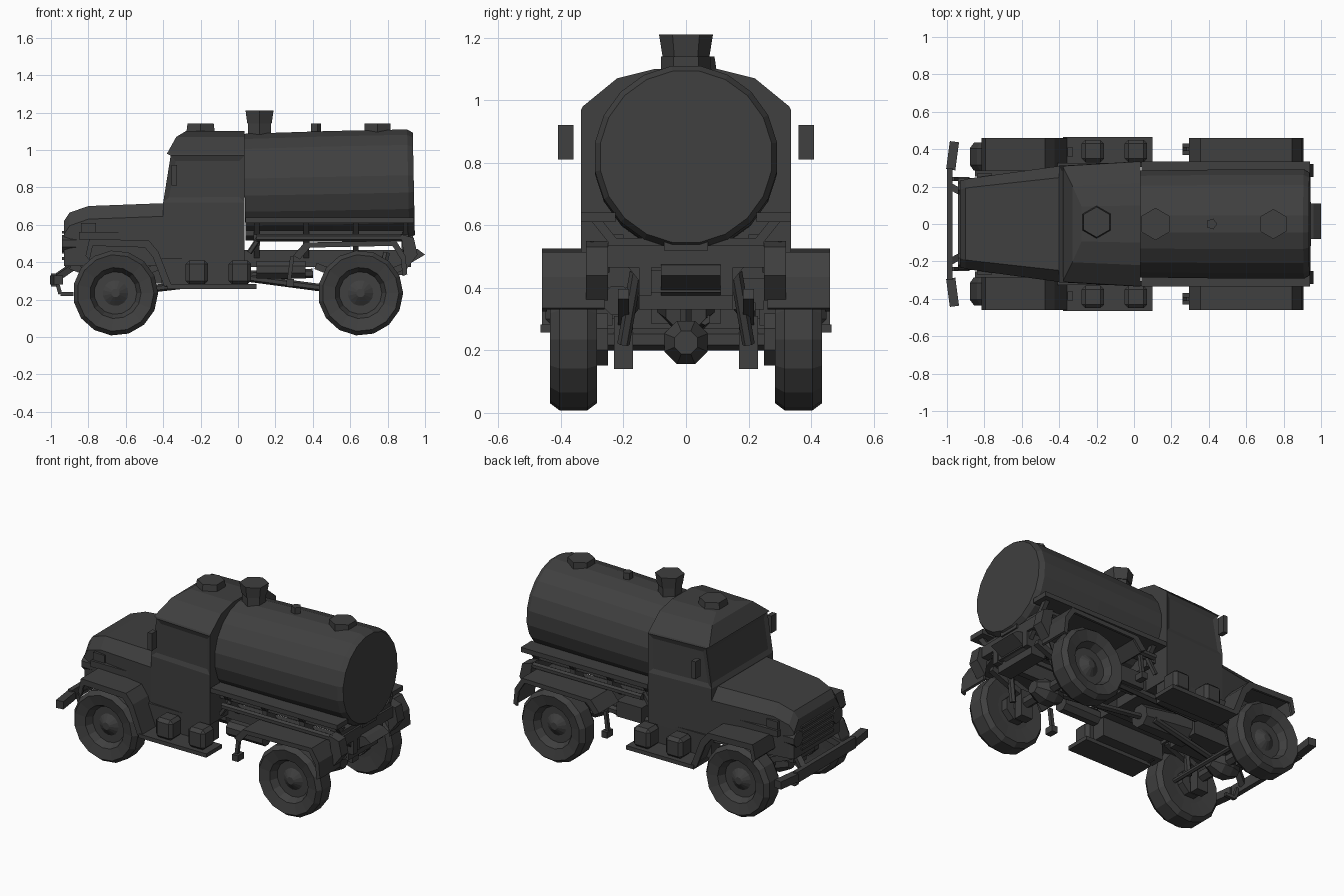
import bpy, bmesh, math
from mathutils import Vector

default_cube = bpy.data.objects.get("Cube")
if default_cube:
    bpy.data.objects.remove(default_cube, do_unlink=True)

# shared dimensions
wheel_radius = .228
axle_z = .235
track = .36
front_x, rear_x = -.655, .655
sill_z = .4
cab_back, cab_front = .035, -.4
cab_half = .335
fender_y = .46
tank_radius = .295
tank_z = .8
rail_y, rail_z = .13, .42

paint = bpy.data.materials.new("dark_grey_paint")
paint.use_nodes = True
paint.diffuse_color = (.05, .05, .05, 1)
paint.node_tree.nodes["Principled BSDF"].inputs["Base Color"].default_value = paint.diffuse_color


def finish(name, bm, mirror=False):
    mesh = bpy.data.meshes.new(name)
    bm.to_mesh(mesh)
    bm.free()
    mesh.materials.append(paint)
    part = bpy.data.objects.new(name, mesh)
    bpy.context.scene.collection.objects.link(part)
    if mirror:
        modifier = part.modifiers.new("Mirror", "MIRROR")
        modifier.use_axis = (False, True, False)
    return part


def skin(rings):
    bm = bmesh.new()
    loops = [[bm.verts.new(point) for point in ring] for ring in rings]
    for lower, upper in zip(loops, loops[1:]):
        for i in range(len(lower)):
            bm.faces.new((lower[i - 1], lower[i], upper[i], upper[i - 1]))
    bm.faces.new(loops[0])
    bm.faces.new(loops[-1])
    bmesh.ops.recalc_face_normals(bm, faces=bm.faces[:])
    bm.normal_update()
    return bm


def prism(name, outline, y_inner, y_outer, mirror=False):
    return finish(name, skin([[(x, y, z) for x, z in outline] for y in (y_inner, y_outer)]), mirror)


def box(name, at, size, mirror=False):
    x, y, z = at
    length, width, height = (s / 2 for s in size)
    outline = [(x - length, z - height), (x + length, z - height),
               (x + length, z + height), (x - length, z + height)]
    return prism(name, outline, y - width, y + width, mirror)


def circle(centre, axis, radius, sides):
    turn = Vector(axis).to_track_quat("Z", "Y")
    angles = [math.tau * (i + .5) / sides for i in range(sides)]
    return [Vector(centre) + turn @ Vector((math.cos(a), math.sin(a), 0)) * radius for a in angles]


def rod(name, start, end, radius, sides=6, mirror=False, taper=1):
    axis = Vector(end) - Vector(start)
    rings = [circle(start, axis, radius, sides), circle(end, axis, radius * taper, sides)]
    return finish(name, skin(rings), mirror)


def fender(name, axle_x, path, lip_depth):
    # shell following a path around the axle, with a deeper outer lip
    hub = Vector((axle_x, axle_z))
    outer = [hub + Vector(p) for p in path]
    for part, depth, inner_y in (("top", .95, .26), ("lip", lip_depth, fender_y - .015)):
        inner = [hub + Vector(p) * depth for p in reversed(path)]
        prism(f"{name}_{part}", outer + inner, inner_y, fender_y, mirror=True)


# cab: stacked rectangles, with recessed windows
def cab_level(z, front, half):
    return [(front, -half * .93, z), (cab_back, -half, z), (cab_back, half, z), (front, half * .93, z)]


cab = skin([cab_level(sill_z, cab_front, cab_half), cab_level(.72, cab_front, cab_half),
            cab_level(.97, cab_front + .04, cab_half), cab_level(.98, cab_front + .02, cab_half - .005),
            cab_level(1.07, -.33, .22), cab_level(1.1, -.28, .1)])
windows = [f for f in cab.faces
           if .8 < f.calc_center_median().z < .9 and f.calc_center_median().x < 0]
bmesh.ops.inset_individual(cab, faces=windows, thickness=.04, depth=-.01)
finish("cab", cab)
rod("cab_roof_hatch", (-.2, .01, 1.08), (-.2, .01, 1.14), .09, taper=.9)


# bonnet: sections widening from nose to cab
def bonnet_section(x, half, top):
    corners = [(-half, sill_z - .02), (-half, top - .07), (-half * .8, top)]
    corners += [(-y, z) for y, z in reversed(corners)]
    return [(x, y, z) for y, z in corners]


finish("bonnet", skin([bonnet_section(-.93, .23, .62), bonnet_section(-.9, .24, .665),
                       bonnet_section(-.8, .255, .7), bonnet_section(cab_front, .31, .715)]))
for i in range(5):
    box("grille_bar", (-.93, 0, .42 + i * .035), (.02, .32, .015))
rod("headlight", (-.94, .2, .5), (-.86, .2, .5), .05, sides=8, mirror=True)
box("bonnet_trim", (-.65, .27, .54), (.4, .03, .04), mirror=True)
box("side_lamp", (-.8, .25, .575), (.08, .04, .07), mirror=True)

# wheels: turned profile as fractions of radius and half width
tyre_half = .075
wheel_profile = [(.1, .6), (.3, .2), (.5, .2), (.6, .8), (.9, 1), (1, .6),
                 (1, -.6), (.9, -1), (.5, -.9)]
for end, x in (("front", front_x), ("rear", rear_x)):
    hub = Vector((x, 0, axle_z))
    rings = [circle((x, track + side * tyre_half, axle_z), (0, 1, 0), r * wheel_radius, 15)
             for r, side in wheel_profile]
    finish(f"{end}_wheel", skin(rings), mirror=True)
    rod(f"{end}_axle", hub, (x, track, axle_z), .035, mirror=True)
    rod(f"{end}_brake_drum", (x, .25, axle_z), (x, track, axle_z), .09, sides=8, mirror=True)
    bulge = [circle(hub + Vector((d * .1, 0, -.01)), (1, 0, 0), .09 - .05 * abs(d), 8)
             for d in (-1, -.3, .3, 1)]
    finish(f"{end}_differential", skin(bulge))
    # suspension
    for side in (-1, 1):
        rod(f"{end}_leaf_spring", (x, .2, axle_z + .05), (x + side * .24, .2, .38), .025,
            sides=4, mirror=True)
    box(f"{end}_spring_clamp", (x, .2, axle_z - .01), (.08, .06, .17), mirror=True)
    rod(f"{end}_shock_absorber", (x + .08, .2, .22), (x + .14, .16, .45), .02, mirror=True)

# fenders and running boards
fender("front_fender", front_x, [(-.16, .2), (-.14, .29), (.18, .28), (.23, .22), (.3, .04)], .87)
fender("rear_fender", rear_x, [(-.36, .2), (-.3, .27), (.19, .28), (.24, .2), (.25, .1)], .9)
rod("mudguard_stay", (.29, .4, .43), (.27, .4, .28), .015, sides=4, mirror=True)
box("mudguard_foot", (.28, .4, .29), (.04, .06, .04), mirror=True)
box("running_board", (-.14, .385, .27), (.48, .16, .025), mirror=True)
box("sill", (-.19, .28, .35), (.44, .09, .14), mirror=True)
for name, x in (("battery_box", -.22), ("tool_box", .01)):
    side_box = box(name, (x, .39, .345), (.12, .12, .13), mirror=True)
    bevel = side_box.modifiers.new("Bevel", "BEVEL")
    bevel.width = .02
    bevel.segments = 1

# tank: slightly tilted barrel with hatches and vent
tank_axis = Vector((1, 0, .02))
tank_middle = Vector((0, 0, tank_z))
barrel = [(cab_back, .98), (.5, 1), (.91, 1), (.94, .94)]
finish("tank", skin([circle(tank_middle + tank_axis * x, tank_axis, r * tank_radius, 20)
                     for x, r in barrel]))
rod("front_hatch_neck", (.115, 0, 1.05), (.115, 0, 1.15), .07)
rod("front_hatch_lid", (.115, 0, 1.14), (.115, 0, 1.21), .075, taper=1.15)
rod("rear_hatch", (.745, 0, 1.08), (.745, 0, 1.14), .08)
rod("tank_vent", (.415, 0, 1.08), (.415, 0, 1.14), .03, sides=5)

# mirrors
box("mirror", (-.34, .385, .865), (.03, .05, .11), mirror=True)

# walkways and tank cradle
box("walkway", (.49, .28, .625), (.9, .11, .03), mirror=True)
box("walkway_rail", (.47, .22, .555), (.86, .04, .03), mirror=True)
for i in range(4):
    x = .1 + i * .265
    box("cradle_beam", (x, 0, .525), (.035, .5, .07))
    rod("cradle_bracket", (x, rail_y, rail_z), (x, .29, .62), .02, sides=4, mirror=True)
rod("side_pipe", (.06, .26, .45), (.12, .26, .54), .015, sides=5, mirror=True)
rod("side_hose", (.1, .3, .53), (.88, .3, .53), .02, mirror=True)

# chassis and drive train
box("frame_rail", (0, rail_y, rail_z), (1.85, .04, .09), mirror=True)
for x in (-.86, cab_front, .14, .44, .9):
    box("cross_member", (x, 0, rail_z), (.04, rail_y * 2, .07))
box("engine_block", (-.6, 0, .35), (.48, .22, .13))
rod("gearbox", (-.38, 0, .36), (-.04, 0, .33), .1, sides=8, taper=.7)
rod("rear_drive_shaft", (-.06, 0, .33), (rear_x, 0, axle_z), .02)
rod("front_drive_shaft", (-.1, .06, .3), (front_x, 0, axle_z), .02)
rod("air_tank", (.1, -.22, .36), (.36, -.22, .36), .05, sides=8)
rod("exhaust_pipe", (-.3, .2, .32), (sill_z, .2, .34), .025)
rod("steering_rod", (-.55, -.3, .22), (-.55, .3, .22), .015)
box("pump_box", (.23, .2, .38), (.18, .1, .1))
box("valve_cabinet", (.84, 0, .39), (.1, .3, .12))

# front bumper with swept ends
box("front_bumper", (-.985, 0, .305), (.03, .6, .07))
rod("bumper_end", (-.98, .29, .305), (-.96, .44, .305), .035, sides=4, mirror=True)
rod("bumper_arm", (-.98, .2, .31), (-.85, rail_y, .4), .025, sides=4, mirror=True)
rod("bumper_drop", (-.97, .24, .3), (-.95, .24, .23), .015, sides=4, mirror=True)
rod("bumper_stay", (-.95, .24, .23), (-.88, .24, .23), .015, sides=4, mirror=True)

# rear fittings
box("rear_beam", (.9, 0, .5), (.05, .5, .07))
prism("tail_bracket", [(.87, .55), (.94, .53), (.96, .44), (.9, .36)], .25, .32, mirror=True)
prism("tow_hitch", [(.88, .48), (.96, .47), (1, .44), (.88, .37)], -.08, .11)
box("drain_valve", (.92, 0, .55), (.03, .14, .06))
